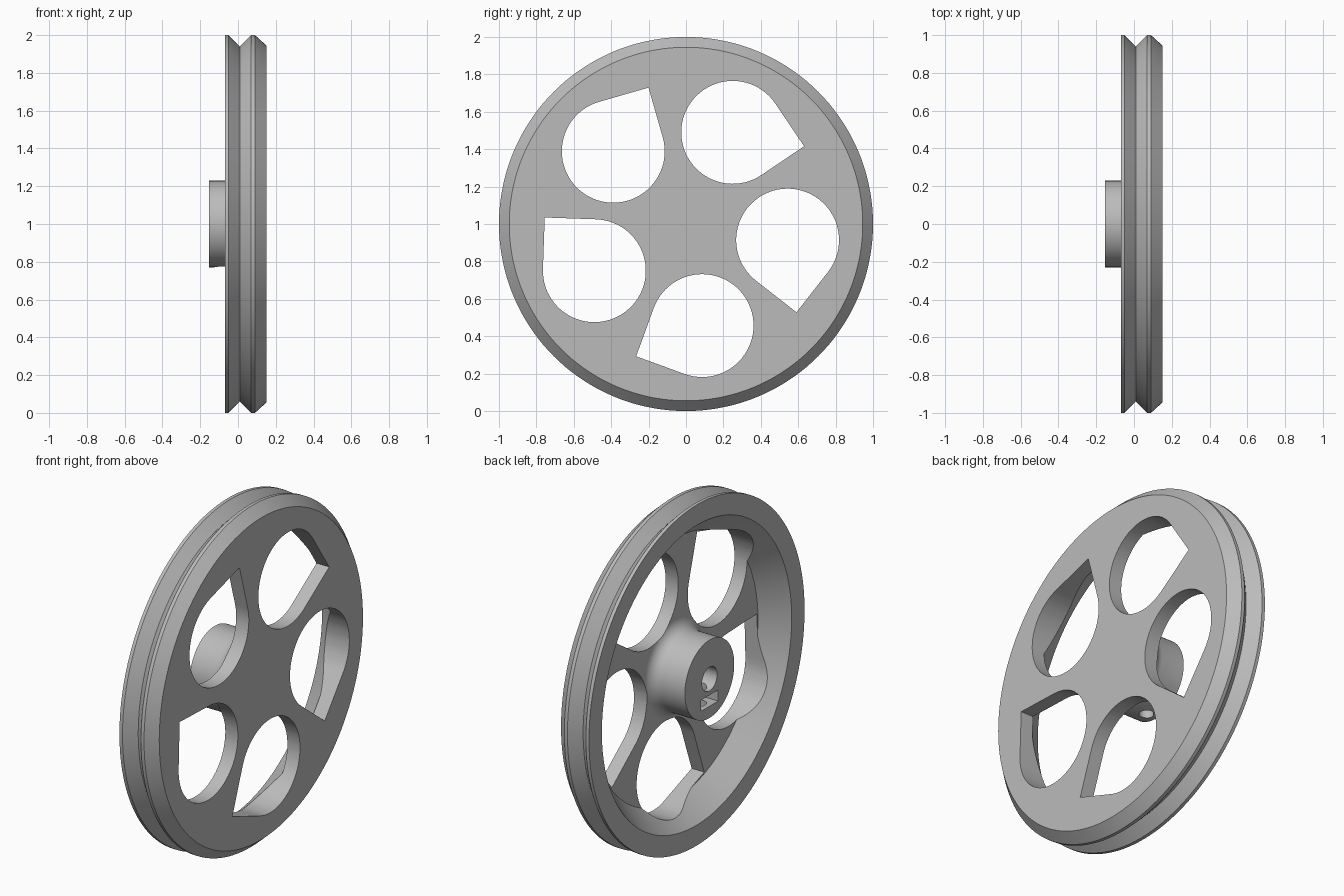
import bpy, bmesh
from math import sin, cos, radians, pi
from mathutils import Matrix, Vector

cube = bpy.data.objects.get("Cube")
if cube:
    bpy.data.objects.remove(cube, do_unlink=True)

grey = bpy.data.materials.new("plain grey")
grey.use_nodes = True
colour = (0.5, 0.5, 0.5, 1)
grey.diffuse_color = colour
grey.node_tree.nodes["Principled BSDF"].inputs["Base Color"].default_value = colour

AXLE = Vector((0, 0, 1))


def make_object(name, bm):
    bmesh.ops.recalc_face_normals(bm, faces=bm.faces)
    mesh = bpy.data.meshes.new(name)
    bm.to_mesh(mesh)
    bm.free()
    mesh.materials.append(grey)
    obj = bpy.data.objects.new(name, mesh)
    obj.location = AXLE
    bpy.context.collection.objects.link(obj)
    return obj


def lathe(name, profile, steps=144):
    """Turn (radius, x) points around the x axis."""
    bm = bmesh.new()
    verts = [bm.verts.new((x, 0, r)) for r, x in profile]
    edges = [bm.edges.new(pair) for pair in zip(verts, verts[1:])]
    bmesh.ops.spin(bm, geom=verts + edges, cent=(0, 0, 0), axis=(1, 0, 0),
                   angle=2 * pi, steps=steps, use_merge=True)
    bmesh.ops.remove_doubles(bm, verts=bm.verts, dist=0.0001)
    return make_object(name, bm)


def prism(name, outline, x0, x1):
    """Extrude a (y, z) outline along x."""
    bm = bmesh.new()
    face = bm.faces.new([bm.verts.new((x0, y, z)) for y, z in outline])
    new = bmesh.ops.extrude_face_region(bm, geom=[face])["geom"]
    bmesh.ops.translate(bm, vec=(x1 - x0, 0, 0),
                        verts=[v for v in new if isinstance(v, bmesh.types.BMVert)])
    return make_object(name, bm)


def arc(cy, cz, r, start, end, count):
    return [(cy + r * cos(a), cz + r * sin(a))
            for a in (start + (end - start) * i / count for i in range(count + 1))]


def cut(target, cutter):
    cutter.hide_render = True
    mod = target.modifiers.new("cut", 'BOOLEAN')
    mod.operation = 'DIFFERENCE'
    mod.solver = 'EXACT'
    mod.object = cutter
    bpy.context.view_layer.objects.active = target
    bpy.ops.object.modifier_apply(modifier=mod.name)
    bpy.data.objects.remove(cutter, do_unlink=True)


# Wheel body: hub, filleted root, thin web, sloped inner rim, grooved tread
WEB, HUB, FILLET = 0.068, 0.229, 0.07
fillet = [(HUB + FILLET * (1 - cos(radians(t))), WEB - FILLET * (1 - sin(radians(t))))
          for t in range(0, 91, 15)]
profile = ([(0, -0.153), (HUB, -0.153)] + fillet
           + [(0.765, WEB), (0.88, -0.07), (1, -0.07), (1, -0.05), (0.94, 0.01),
              (1, 0.07), (1, 0.09), (0.945, 0.15), (0, 0.15)])
wheel = lathe("pulley_wheel", profile)

# Five teardrop windows, each a circle with one square corner
R, REACH = 0.275, 0.55
for i in range(5):
    angle = radians(63 + 72 * i)
    tip = angle - radians(74)
    cy, cz = REACH * cos(angle), REACH * sin(angle)
    outline = arc(cy, cz, R, tip + pi / 4, tip + 7 * pi / 4, 54)
    outline.append((cy + R * 2 ** 0.5 * cos(tip), cz + R * 2 ** 0.5 * sin(tip)))
    cut(wheel, prism("window_cutter", outline, -0.3, 0.3))

# Blind shaft bore and nut pocket in the hub
cut(wheel, prism("bore_cutter", arc(0, 0, 0.07, 0, 2 * pi, 48)[:-1], -0.3, 0.06))
pocket = [(-0.08, -0.16), (0.08, -0.16), (0.08, -0.095), (-0.08, -0.095)]
cut(wheel, prism("nut_pocket_cutter", pocket, -0.3, -0.01))

# Set screw hole running from the bore down through the hub
bm = bmesh.new()
bmesh.ops.create_cone(bm, cap_ends=True, segments=32, radius1=0.04, radius2=0.04,
                      depth=0.27, matrix=Matrix.Translation((-0.085, 0, -0.165)))
cut(wheel, make_object("screw_hole_cutter", bm))

# Smooth curves with crisp edges
bpy.ops.object.select_all(action='DESELECT')
wheel.select_set(True)
bpy.context.view_layer.objects.active = wheel
bpy.ops.object.shade_smooth_by_angle(angle=radians(30))
